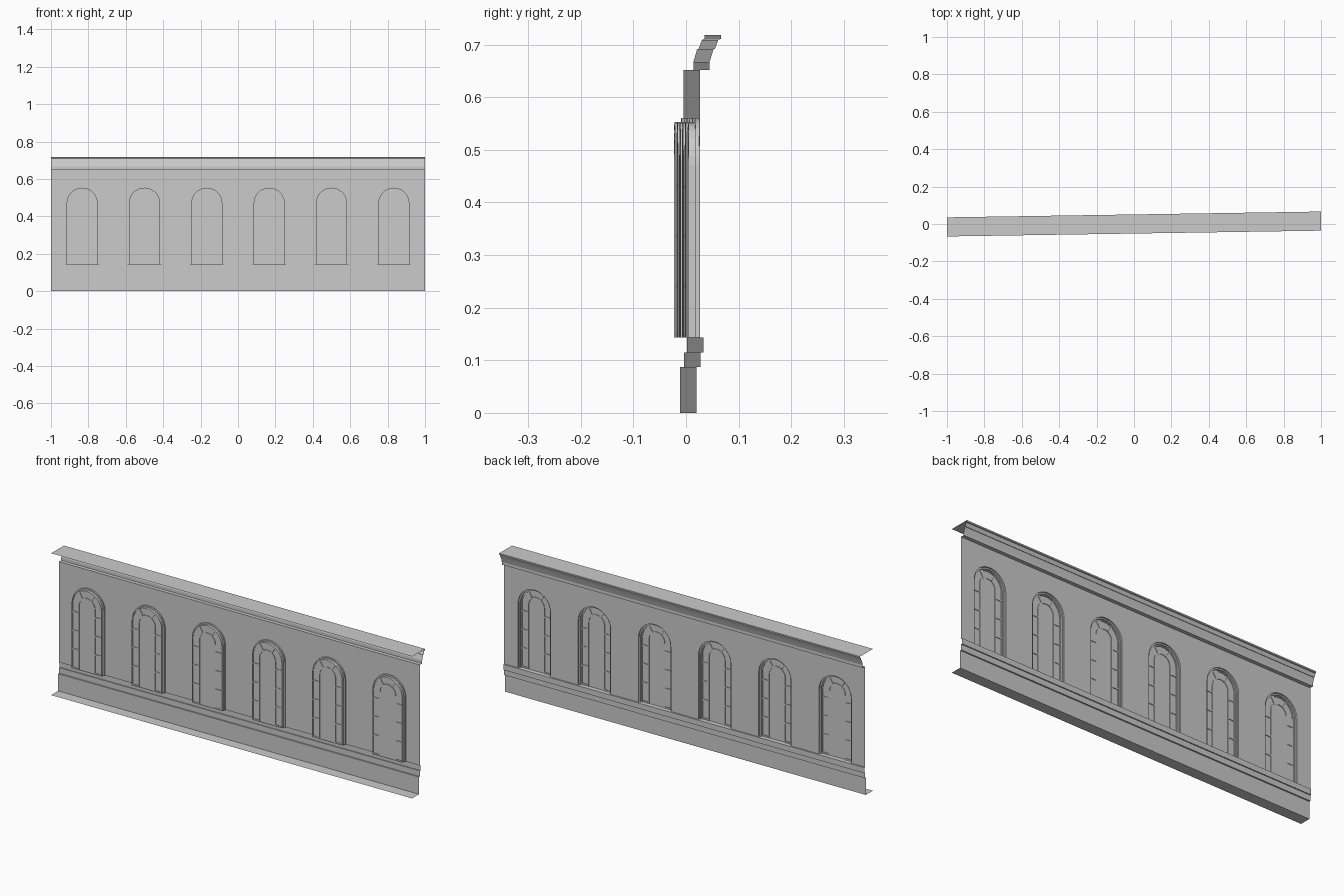
import bpy, bmesh, math

cube = bpy.data.objects.get("Cube")
if cube:
    bpy.data.objects.remove(cube, do_unlink=True)

SKEW = 0.0155            # the facade runs slightly off the x axis
SILL, SPRING, HEAD = 0.143, 0.47, 0.652
WALL_Y, BACK_Y = 0.011, -0.009
BAYS = 6
BAY = 2 / BAYS

stone = bpy.data.materials.new("stone grey")
stone.use_nodes = True
grey = (0.6, 0.6, 0.6, 1)
stone.diffuse_color = grey
stone.node_tree.nodes["Principled BSDF"].inputs["Base Color"].default_value = grey


def face(bm, pts):
    """Add one face, following the line of the facade."""
    bm.faces.new([bm.verts.new((x, y + SKEW * x, z)) for x, y, z in pts])


def loft(bm, rows):
    for a, b in zip(rows, rows[1:]):
        for j in range(len(a) - 1):
            face(bm, (a[j], a[j + 1], b[j + 1], b[j]))


def finish(name, bm, solid=False):
    bmesh.ops.remove_doubles(bm, verts=bm.verts, dist=1e-5)
    if solid:
        bmesh.ops.recalc_face_normals(bm, faces=bm.faces)
    mesh = bpy.data.meshes.new(name)
    bm.to_mesh(mesh)
    bm.free()
    mesh.materials.append(stone)
    obj = bpy.data.objects.new(name, mesh)
    bpy.context.collection.objects.link(obj)


def arch(cx, r, y, steps=14):
    """Round-headed outline from the left foot over to the right foot."""
    pts = [(cx - r, y, SILL)]
    for i in range(steps + 1):
        a = math.pi * (1 - i / steps)
        pts.append((cx + r * math.cos(a), y, SPRING + r * math.sin(a)))
    return pts + [(cx + r, y, SILL)]


def moulding(name, profile):
    bm = bmesh.new()
    loft(bm, [[(1, y, z), (-1, y, z)] for y, z in profile])
    finish(name, bm)


def bar(bm, cx, start, end, half=0.0035, y0=BACK_Y, y1=-0.003):
    """Square glazing bar between two (x, z) points."""
    dx, dz = end[0] - start[0], end[1] - start[1]
    n = math.hypot(dx, dz)
    ox, oz = -dz / n * half, dx / n * half
    ends = []
    for px, pz in (start, end):
        sec = [(cx + px + s * ox, y, pz + s * oz)
               for s, y in ((-1, y0), (1, y0), (1, y1), (-1, y1))]
        ends.append(sec + sec[:1])
    loft(bm, ends)


# Plinth with its ledge, and the cornice with its roof sheet
moulding("plinth", [(-0.051, 0), (0.0045, 0), (0.0045, 0.087), (0.012, 0.087),
                    (0.012, 0.115), (0.0175, 0.115), (0.0175, SILL), (WALL_Y, SILL)])
moulding("cornice", [(WALL_Y, HEAD), (0.0295, HEAD), (0.0295, 0.667), (0.037, 0.692),
                     (0.0395, 0.692), (0.046, 0.709), (0.051, 0.711),
                     (0.051, 0.718), (-0.051, 0.718)])

wall, reveals, glass, frames = (bmesh.new() for _ in range(4))
OUTER, STEP, BAND, IN_OUT, IN_IN = 0.09, 0.083, 0.078, 0.047, 0.041

for i in range(BAYS):
    cx = -1 + BAY * (i + 0.5)
    x0, x1 = cx - BAY / 2, cx + BAY / 2

    # Wall bay with an arched opening
    face(wall, [(x0, WALL_Y, SILL), (x0, WALL_Y, HEAD), (x1, WALL_Y, HEAD),
                (x1, WALL_Y, SILL)] + arch(cx, OUTER, WALL_Y)[::-1])

    # Stepped reveal and sill
    loft(reveals, [arch(cx, r, y) for r, y in
                   ((OUTER, WALL_Y), (OUTER, 0.004), (STEP, 0.004),
                    (STEP, BACK_Y), (BAND, BACK_Y), (BAND, -0.003), (STEP, -0.003))])
    face(reveals, [(cx - OUTER, WALL_Y, SILL), (cx + OUTER, WALL_Y, SILL),
                   (cx + STEP, BACK_Y, SILL), (cx - STEP, BACK_Y, SILL)][::-1])

    # Glass
    face(glass, arch(cx, BAND, -0.006))

    # Inner arched frame
    loft(frames, [arch(cx, r, y) for r, y in
                  ((IN_OUT, BACK_Y), (IN_OUT, -0.003), (IN_IN, -0.003),
                   (IN_IN, BACK_Y), (IN_OUT, BACK_Y))])

    # Cross bars in the side lights, radial bars in the head
    for side in (-1, 1):
        for z in (0.147, 0.242, 0.336, 0.43):
            bar(frames, cx, (side * IN_OUT, z), (side * BAND, z))
        c, s = side * math.cos(math.radians(58)), math.sin(math.radians(58))
        bar(frames, cx, (IN_OUT * c, SPRING + IN_OUT * s), (BAND * c, SPRING + BAND * s))

finish("wall", wall)
finish("window_reveals", reveals)
finish("window_glass", glass)
finish("window_frames", frames, solid=True)
